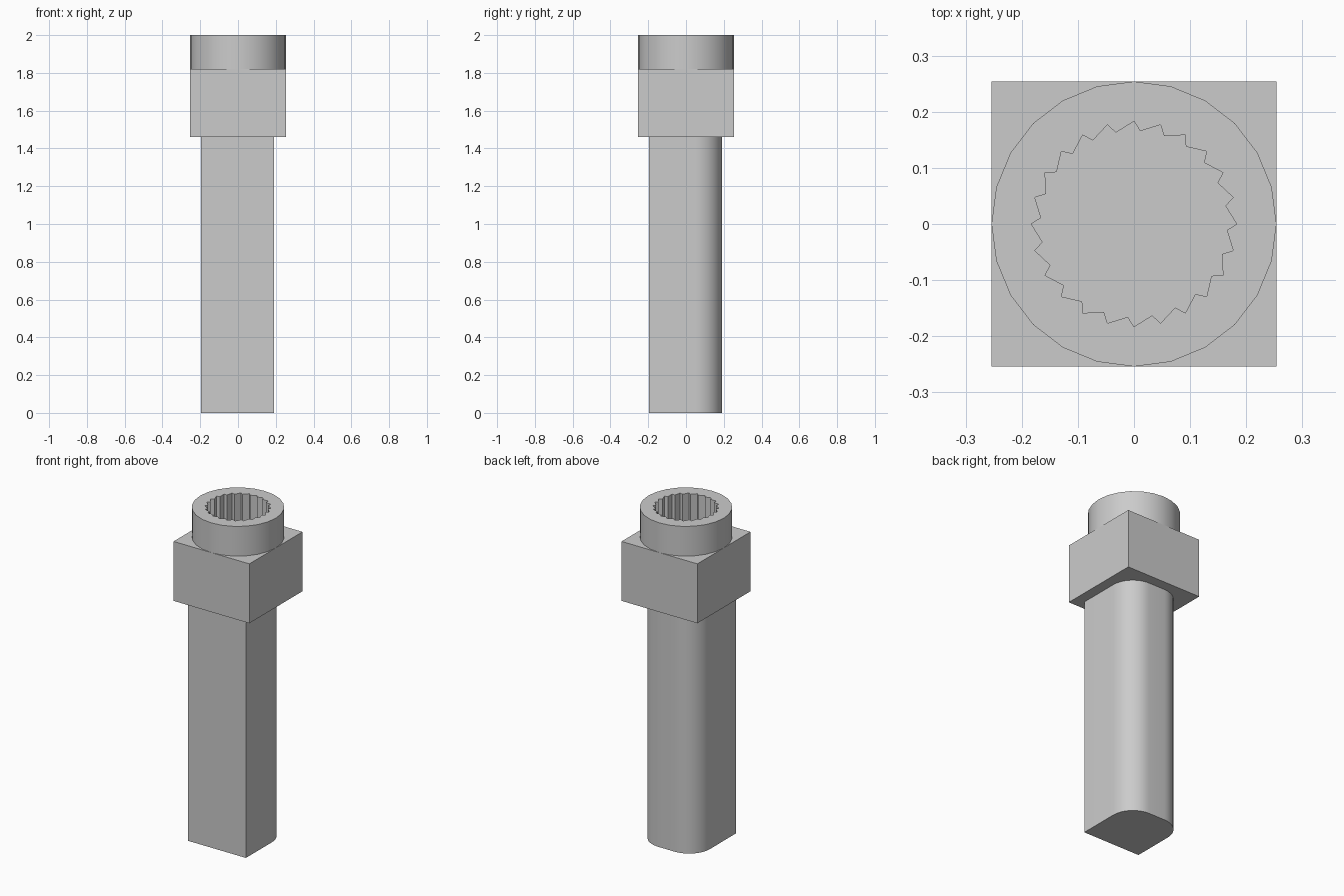
import bpy
import bmesh
from math import sin, cos, tau, pi, radians

if "Cube" in bpy.data.objects:
    bpy.data.objects.remove(bpy.data.objects["Cube"], do_unlink=True)

SHAFT_TOP, BOX_TOP, TOP = 1.46, 1.82, 2.0
HALF = 0.254
TEETH = 24

grey = bpy.data.materials.new("plain grey")
grey.use_nodes = True
colour = (0.6, 0.6, 0.6, 1)
grey.diffuse_color = colour
grey.node_tree.nodes["Principled BSDF"].inputs["Base Color"].default_value = colour


def finish(name, bm):
    """Turn a bmesh into a smooth-shaded object with crisp edges."""
    bmesh.ops.recalc_face_normals(bm, faces=bm.faces)
    mesh = bpy.data.meshes.new(name)
    bm.to_mesh(mesh)
    bm.free()
    mesh.materials.append(grey)
    obj = bpy.data.objects.new(name, mesh)
    bpy.context.collection.objects.link(obj)
    bpy.ops.object.select_all(action="DESELECT")
    obj.select_set(True)
    bpy.context.view_layer.objects.active = obj
    bpy.ops.object.shade_smooth_by_angle(angle=radians(30))
    return obj


def loop(bm, points, z):
    return [bm.verts.new((x, y, z)) for x, y in points]


def wall(bm, lower, upper):
    n = len(lower)
    for i in range(n):
        j = (i + 1) % n
        bm.faces.new((lower[i], lower[j], upper[j], upper[i]))


def polar(radius, angle):
    return radius * sin(angle), radius * cos(angle)


# Shaft: square section with the two rear corners rounded
lo, hi, r, steps = -0.197, 0.191, 0.14, 12
section = [(lo, lo), (hi, lo)]
for cx, start in ((hi - r, 0), (lo + r, pi / 2)):
    for i in range(steps + 1):
        a = start + pi / 2 * i / steps
        section.append((cx + r * cos(a), hi - r + r * sin(a)))
bm = bmesh.new()
base = loop(bm, section, 0)
wall(bm, base, loop(bm, section, SHAFT_TOP))
bm.faces.new(base)
finish("shaft", bm)

# Square collar block
bm = bmesh.new()
bmesh.ops.create_cube(bm, size=1)
for v in bm.verts:
    v.co.x *= 2 * HALF
    v.co.y *= 2 * HALF
    v.co.z = BOX_TOP if v.co.z > 0 else SHAFT_TOP
finish("collar_block", bm)

# Round socket with a sawtooth bore
outer = [polar(HALF, tau * i / TEETH) for i in range(TEETH)]
bore = []
for i in range(TEETH):
    a = tau * i / TEETH
    bore += [polar(0.183, a), polar(0.166, a + radians(3.8))]
bm = bmesh.new()
outer_top, bore_top = loop(bm, outer, TOP), loop(bm, bore, TOP)
wall(bm, loop(bm, outer, BOX_TOP), outer_top)
wall(bm, loop(bm, bore, BOX_TOP), bore_top)
for i in range(TEETH):
    j = (i + 1) % TEETH
    bm.faces.new((outer_top[i], outer_top[j], bore_top[2 * j],
                  bore_top[2 * i + 1], bore_top[2 * i]))
finish("toothed_socket", bm)
